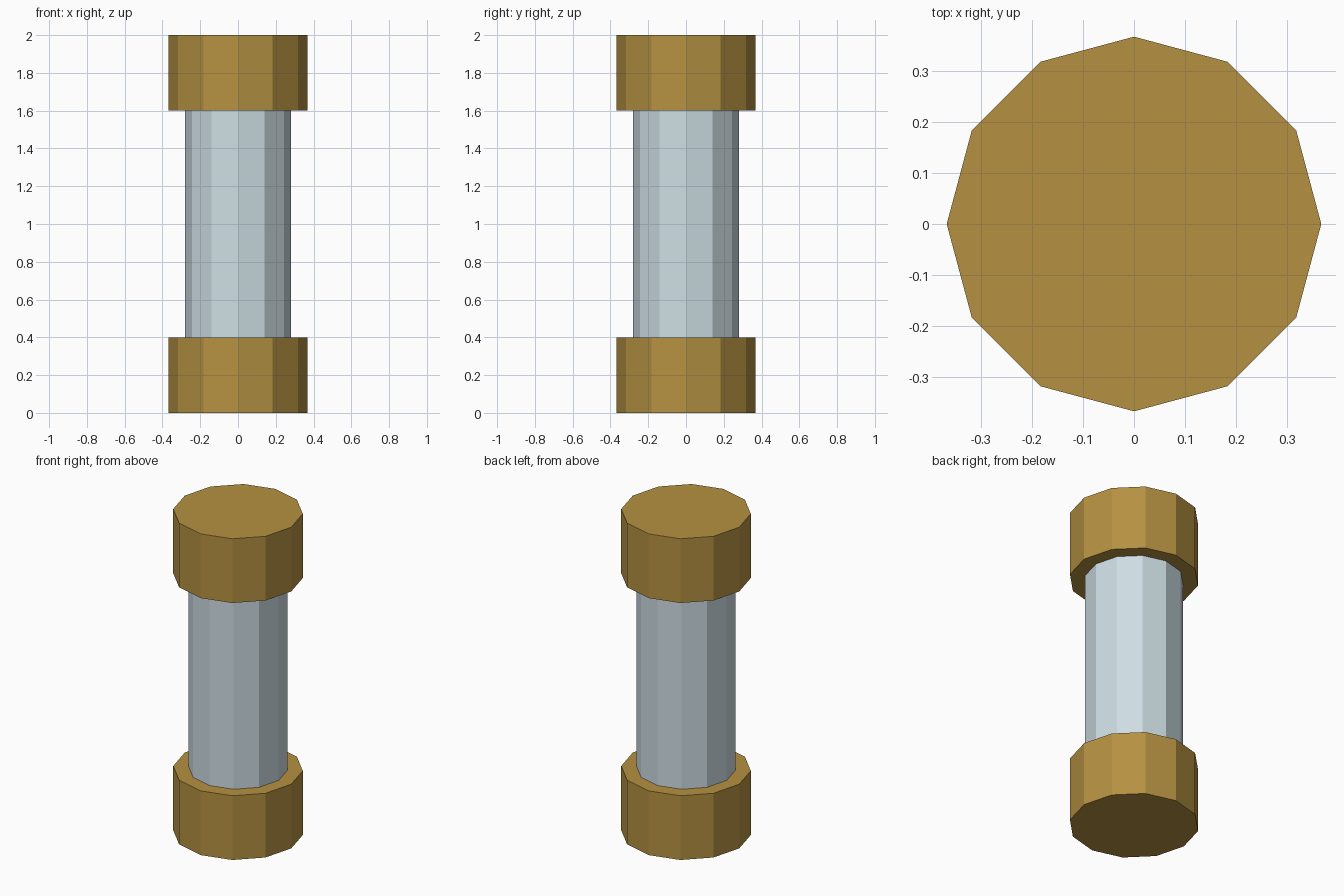
import bpy
import math

if "Cube" in bpy.data.objects:
    bpy.data.objects.remove(bpy.data.objects["Cube"])

SIDES = 12


def make_material(name, rgb):
    mat = bpy.data.materials.new(name)
    mat.diffuse_color = (*rgb, 1.0)
    mat.use_nodes = True
    mat.node_tree.nodes["Principled BSDF"].inputs["Base Color"].default_value = mat.diffuse_color
    return mat


def prism(name, radius, z0, z1, mat):
    """Flat-shaded 12-sided cylinder with corners on the x and y axes."""
    bpy.ops.mesh.primitive_cylinder_add(
        vertices=SIDES, radius=radius, depth=z1 - z0,
        location=(0, 0, (z0 + z1) / 2))
    obj = bpy.context.object
    obj.name = name
    obj.data.materials.append(mat)
    return obj


brass = make_material("brass", (0.462, 0.283, 0.054))
glass = make_material("pale_glass", (0.617, 0.730, 0.775))

# Glass tube between the caps
prism("glass_tube", 0.28, 0.4, 1.6, glass)

# Brass end caps
prism("bottom_cap", 0.367, 0.0, 0.4, brass)
prism("top_cap", 0.367, 1.6, 2.0, brass)
